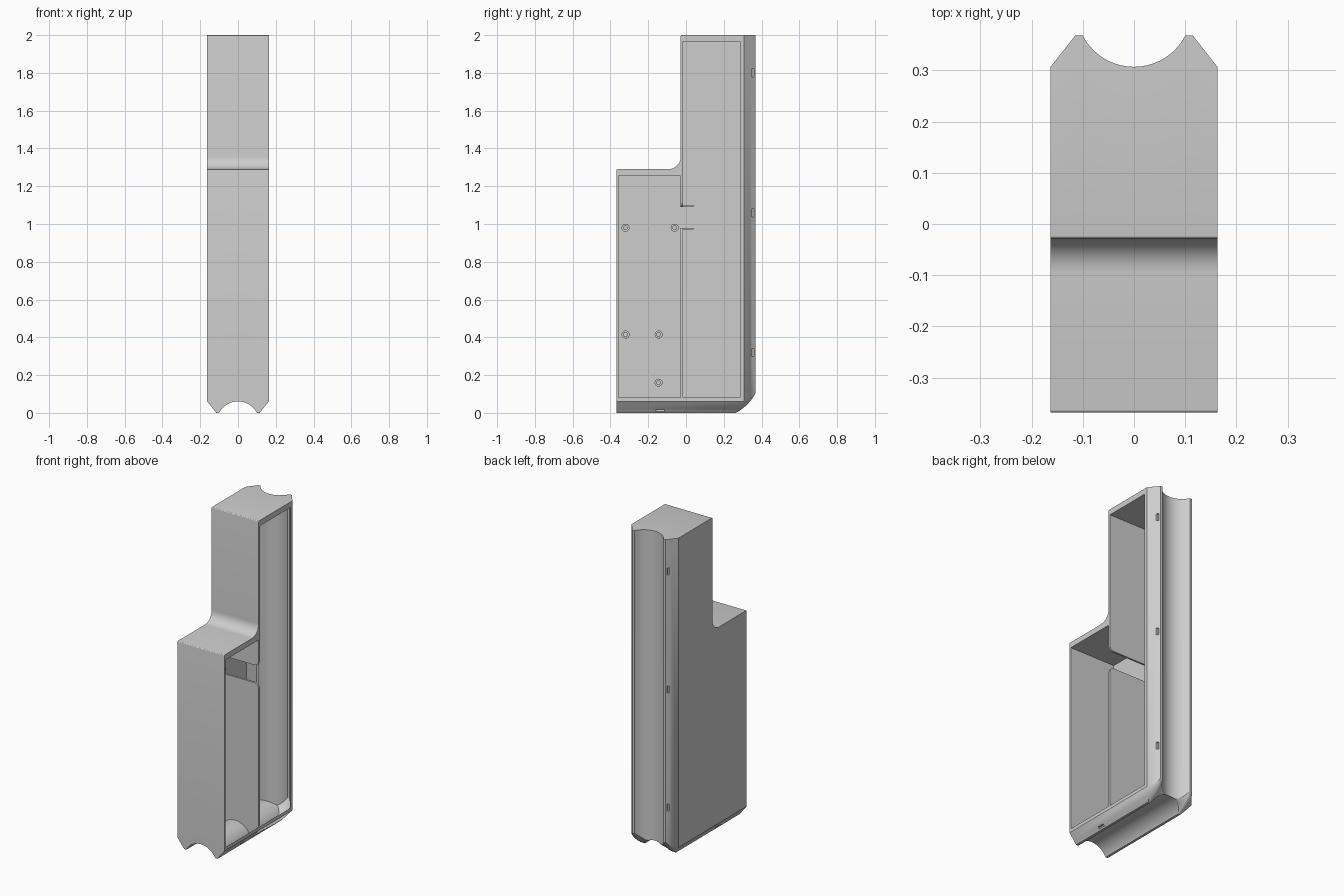
import bpy, bmesh, math

if "Cube" in bpy.data.objects:
    bpy.data.objects.remove(bpy.data.objects["Cube"], do_unlink=True)

HALF, BACK, FRONT, STEP = 0.163, 0.368, -0.368, -0.028
GROOVE, WALL, PANEL = 0.061, 0.021, -0.151
LIP_IN, LIP_OUT = 0.1, 0.115
RADIUS = (LIP_IN ** 2 + GROOVE ** 2) / (2 * GROOVE)
TINT = (0.61, 0.61, 0.61, 1)

grey = bpy.data.materials.new("plain grey")
grey.use_nodes = True
grey.diffuse_color = TINT
grey.node_tree.nodes["Principled BSDF"].inputs["Base Color"].default_value = TINT


def finish(name, bm):
    bmesh.ops.remove_doubles(bm, verts=bm.verts, dist=1e-5)
    bmesh.ops.recalc_face_normals(bm, faces=bm.faces)
    mesh = bpy.data.meshes.new(name)
    bm.to_mesh(mesh)
    bm.free()
    obj = bpy.data.objects.new(name, mesh)
    bpy.context.collection.objects.link(obj)
    mesh.materials.append(grey)
    return obj


def loft(name, stations, section):
    """Join side sections placed along x into a closed solid."""
    bm = bmesh.new()
    rings = [[bm.verts.new((x, y, z)) for y, z in section(x)] for x in stations]
    for a, b in zip(rings, rings[1:]):
        for i in range(len(a)):
            j = (i + 1) % len(a)
            bm.faces.new((a[i], a[j], b[j], b[i]))
    bm.faces.new(rings[0])
    bm.faces.new(rings[-1])
    return finish(name, bm)


def rect(y0, y1, z0, z1):
    return [(y0, z0), (y1, z0), (y1, z1), (y0, z1)]


def box(name, xs, ys, zs):
    return loft(name, xs, lambda x: rect(*ys, *zs))


def cut(target, cutter):
    mod = target.modifiers.new("cut", "BOOLEAN")
    mod.operation, mod.solver, mod.object = "DIFFERENCE", "EXACT", cutter
    bpy.context.view_layer.objects.active = target
    bpy.ops.object.modifier_apply(modifier=mod.name)
    bpy.data.objects.remove(cutter, do_unlink=True)


def depth(x):
    """Depth of the shoulder and round groove below the back and bottom lips."""
    x = abs(x)
    if x <= LIP_IN:
        return math.sqrt(RADIUS ** 2 - x * x) - (RADIUS - GROOVE)
    return GROOVE * min(1, max(0, (x - LIP_OUT) / (HALF - LIP_OUT)))


def corner(d, limit):
    """Softly clipped lower back corner of a side section."""
    y, z = BACK - d, d
    size = max(0, y - z - limit)
    points = []
    for k in range(7):
        t = k / 6
        swell = 0.3 * t * (1 - t)
        points.append((y - size * (1 - t - swell), z + size * (t - swell)))
    return points


def arc(y, z, r, start, end, steps):
    angles = [math.radians(start + (end - start) * k / steps) for k in range(steps + 1)]
    return [(y + r * math.cos(a), z + r * math.sin(a)) for a in angles]


def shell_section(x):
    d = depth(x)
    return ([(FRONT, d)] + corner(d, 0.264) + [(BACK - d, 2)]
            + arc(STEP + 0.005, 1.995, 0.005, 90, 180, 4)
            + arc(STEP - 0.067, 1.357, 0.067, 0, -90, 8)
            + arc(FRONT + 0.005, 1.285, 0.005, 90, 180, 4))


def front_bay(x):
    return rect(-0.357, STEP, depth(x) + WALL, 1.255)


def rear_bay(x):
    d = depth(x) + WALL
    return [(-0.016, d)] + corner(d, 0.24) + [(BACK - d, 1.965), (-0.016, 1.965)]


def window(x):
    """Gap in the divider, flaring towards its open edge."""
    t = min(0.03, max(0, x - HALF + 0.03))
    flare = 0.03 - math.sqrt(0.0009 - t * t)
    return rect(-0.04, -0.005, 0.98 - flare, 1.09 + flare)


# Casing with grooves along the back and underside
across = [LIP_IN * math.sin(math.pi / 24 * k) for k in range(-12, 13)]
across = [-0.135, -LIP_OUT] + across + [LIP_OUT, 0.135, HALF]
casing = loft("casing", [-HALF] + across, shell_section)

# Two bays open on the left, joined by a window in the divider
inner = [PANEL] + across + [0.2]
cut(casing, loft("front_bay", inner, front_bay))
cut(casing, loft("rear_bay", inner, rear_bay))
mouth = [HALF - 0.03 + 0.005 * k for k in range(7)]
cut(casing, loft("divider_window", [PANEL + 0.002] + mouth + [0.2], window))

# Small slots along the sloping shoulders
for side in (-1, 1):
    xs = sorted((side * 0.118, side * 0.15))
    for z in (0.32, 1.06, 1.8):
        cut(casing, box("back_slot", xs, (0.349, 0.361), (z - 0.022, z + 0.022)))
    cut(casing, box("bottom_slot", xs, (-0.158, -0.114), (0.008, 0.019)))

bpy.ops.object.select_all(action="DESELECT")
casing.select_set(True)
bpy.context.view_layer.objects.active = casing
bpy.ops.object.shade_smooth_by_angle(angle=math.radians(28))

# Low ribs on the inner wall beside the divider window
for name, z in (("lower_rib", 0.97), ("upper_rib", 1.09)):
    box(name, (PANEL - 0.005, -0.11), (STEP, 0.04), (z, z + 0.01))

# Hollow screw posts on the inner wall
for n, (y, z) in enumerate(((-0.32, 0.98), (-0.06, 0.98), (-0.32, 0.415),
                            (-0.145, 0.415), (-0.145, 0.16))):
    bm = bmesh.new()
    rings = []
    for r, x in ((0.021, PANEL - 0.005), (0.021, -0.12), (0.01, -0.12), (0.01, -0.145)):
        rings.append([bm.verts.new((x, *p)) for p in arc(y, z, r, 0, 342, 19)])
    for a, b in zip(rings, rings[1:]):
        for i in range(20):
            j = (i + 1) % 20
            bm.faces.new((a[i], a[j], b[j], b[i]))
    bm.faces.new(rings[0])
    bm.faces.new(rings[-1])
    finish("screw_post_%d" % (n + 1), bm)
